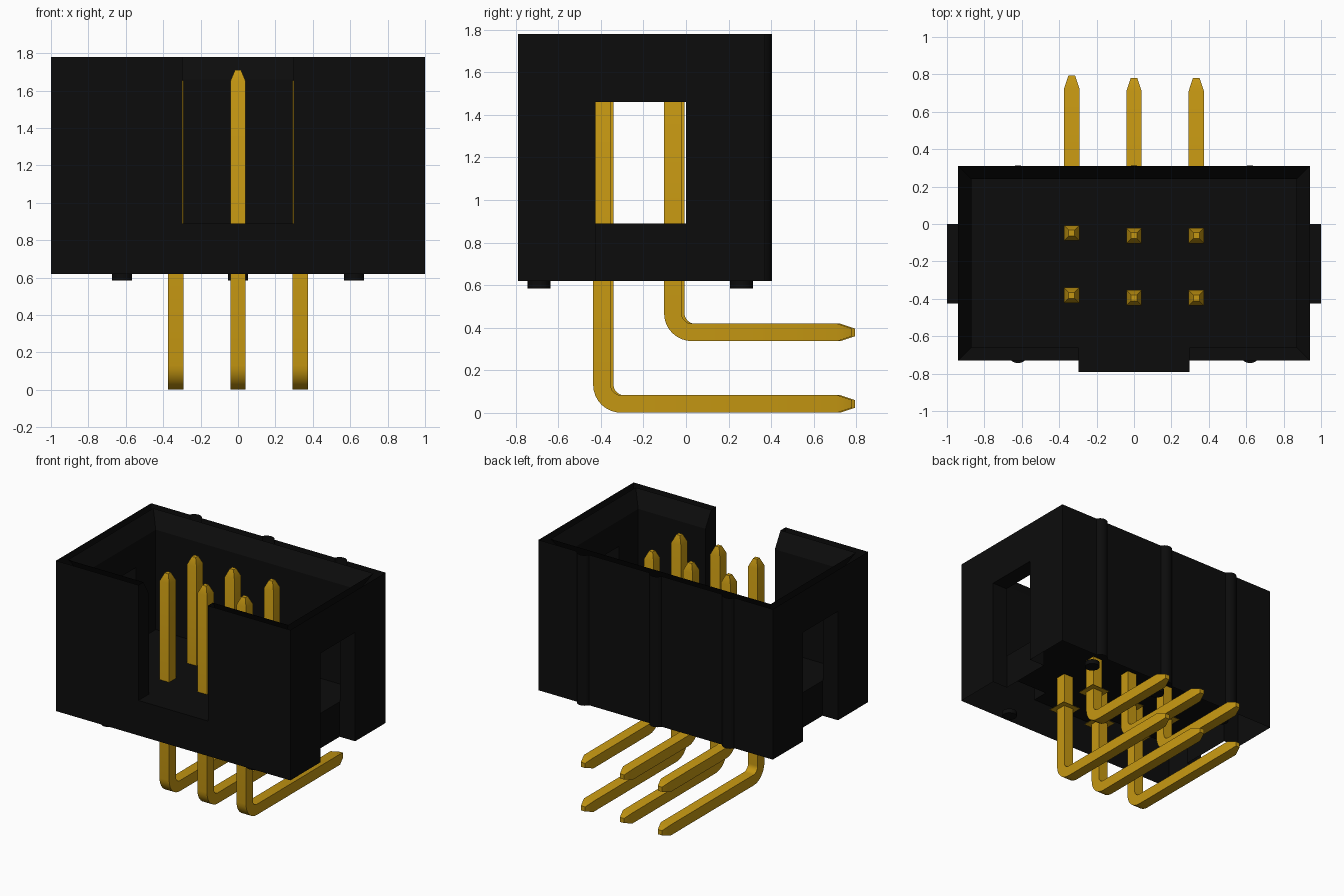
import bpy, bmesh, math
from mathutils import Vector

if "Cube" in bpy.data.objects:
    bpy.data.objects.remove(bpy.data.objects["Cube"])


def material(name, rgb):
    m = bpy.data.materials.new(name)
    m.diffuse_color = (*rgb, 1)
    m.use_nodes = True
    m.node_tree.nodes["Principled BSDF"].inputs["Base Color"].default_value = m.diffuse_color
    return m


BLACK = material("black_plastic", (0.0037, 0.0037, 0.0037))
GOLD = material("gold_metal", (0.56, 0.31, 0.006))


def finish(name, bm, mat):
    bmesh.ops.recalc_face_normals(bm, faces=bm.faces)
    me = bpy.data.meshes.new(name)
    bm.to_mesh(me)
    bm.free()
    me.materials.append(mat)
    ob = bpy.data.objects.new(name, me)
    bpy.context.collection.objects.link(ob)
    return ob


def loft(name, rings, mat):
    """Closed skin through a list of equal-sized point rings."""
    bm = bmesh.new()
    vs = [[bm.verts.new(p) for p in r] for r in rings]
    n = len(vs[0])
    for a, b in zip(vs, vs[1:]):
        for i in range(n):
            bm.faces.new((a[i], a[(i + 1) % n], b[(i + 1) % n], b[i]))
    bm.faces.new(vs[0])
    bm.faces.new(vs[-1])
    return finish(name, bm, mat)


def rect(x0, x1, y0, y1, z):
    return [(x0, y0, z), (x1, y0, z), (x1, y1, z), (x0, y1, z)]


def box(name, x0, x1, y0, y1, z0, z1, mat=BLACK):
    return loft(name, [rect(x0, x1, y0, y1, z0), rect(x0, x1, y0, y1, z1)], mat)


def cylinder(name, x, y, r, z0, z1):
    def ring(z):
        return [(x + r * math.cos(i * math.tau / 20), y + r * math.sin(i * math.tau / 20), z)
                for i in range(20)]
    return loft(name, [ring(z0), ring(z1)], BLACK)


def combine(target, other, operation):
    mod = target.modifiers.new("bool", 'BOOLEAN')
    mod.operation, mod.object, mod.solver = operation, other, 'EXACT'
    bpy.context.view_layer.objects.active = target
    bpy.ops.object.modifier_apply(modifier=mod.name)
    bpy.data.objects.remove(other)


def smooth(ob):
    bpy.ops.object.select_all(action='DESELECT')
    ob.select_set(True)
    bpy.context.view_layer.objects.active = ob
    bpy.ops.object.shade_smooth_by_angle(angle=math.radians(30))


# Housing: outer block with three round ribs on the back
Y0, Y1, Z0, FLOOR, TOP = -0.79, 0.37, 0.62, 0.89, 1.78
housing = box("housing", -1, 1, Y0, Y1, Z0, TOP)
for x in (-0.62, 0, 0.62):
    combine(housing, cylinder("rib", x, 0.35, 0.055, Z0, TOP), 'UNION')

# Cavity with a chamfered mouth
cavity = [rect(-1 + i, 1 - i, Y0 + i, Y1 - i, z)
          for i, z in ((0.13, FLOOR), (0.13, 1.66), (0.06, TOP), (0.06, 1.9))]
combine(housing, loft("cavity", cavity, BLACK), 'DIFFERENCE')

# Front key slot and side grooves that open into the cavity
combine(housing, box("slot", -0.296, 0.296, -0.9, -0.5, FLOOR, 1.95), 'DIFFERENCE')
for s in (-1, 1):
    a, b = sorted((s * 0.868, s * 1.1))
    combine(housing, box("groove", a, b, -0.425, 0.0, 0.5, 1.46), 'DIFFERENCE')

# The shell is open at the rim and the underside
bm = bmesh.new()
bm.from_mesh(housing.data)
bm.normal_update()
open_faces = [f for f in bm.faces if abs(f.normal.z) > 0.9 and
              not Z0 + 0.01 < f.calc_center_median().z < TOP - 0.01]
bmesh.ops.delete(bm, geom=open_faces, context='FACES')
bm.to_mesh(housing.data)
bm.free()
smooth(housing)

# Standoff feet
for x, y in ((-0.62, 0.26), (0, 0.26), (0.62, 0.26), (-0.62, -0.69), (0.62, -0.69)):
    smooth(cylinder("foot", x, y, 0.054, 0.585, Z0))

# Bent square pins with tapered ends
H, R = 0.041, 0.09


def pin(x, y, z, y_end):
    steps = [(Vector((y, 1.71)), 0, 0.016), (Vector((y, 1.65)), 0, H)]
    for i in range(9):
        a = math.pi / 2 * i / 8
        steps.append((Vector((y + R - R * math.cos(a), z + R - R * math.sin(a))), a, H))
    steps += [(Vector((y_end - 0.07, z)), math.pi / 2, H),
              (Vector((y_end, z)), math.pi / 2, 0.018)]
    rings = []
    for c, a, h in steps:
        n = Vector((math.cos(a), math.sin(a))) * h
        p, q = c - n, c + n
        rings.append([(x - h, *p), (x + h, *p), (x + h, *q), (x - h, *q)])
    smooth(loft("pin", rings, GOLD))
    # Square collar plate at the underside
    box("pin_collar", x - 0.08, x + 0.08, y - 0.08, y + 0.08, Z0, Z0 + 0.003, GOLD)


for x, shift in ((-0.333, 0.014), (0, 0), (0.333, 0)):
    pin(x, -0.395 + shift, 0.042, 0.78 + shift)
    pin(x, -0.062 + shift, 0.378, 0.78 + shift)
